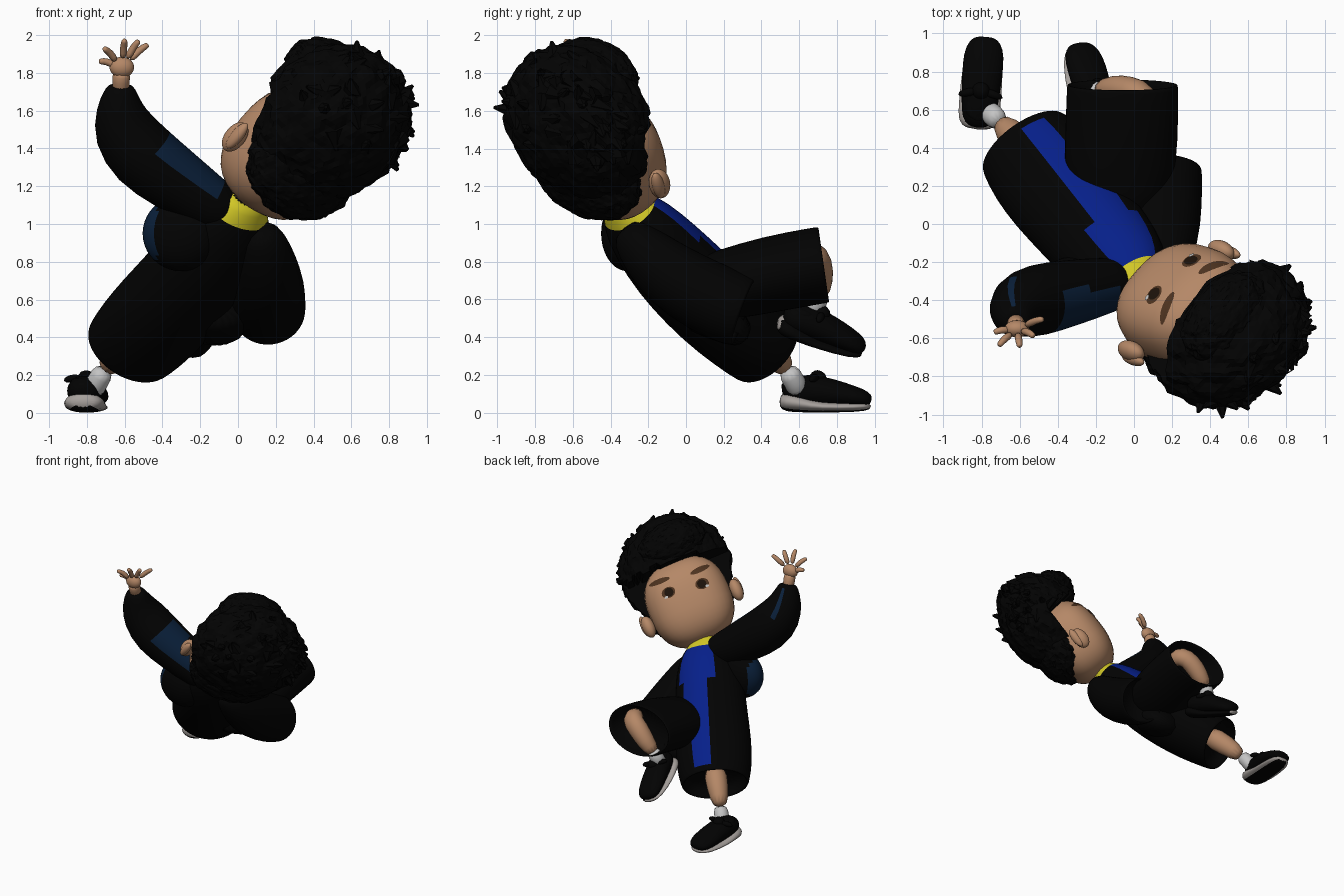
import bpy, bmesh, math, random
from mathutils import Vector as V, Matrix, noise
from mathutils.bvhtree import BVHTree

random.seed(4)
cube = bpy.data.objects.get("Cube")
if cube:
    bpy.data.objects.remove(cube)


def material(name, r, g, b):
    m = bpy.data.materials.new(name)
    m.use_nodes = True
    m.diffuse_color = (r, g, b, 1)
    bsdf = m.node_tree.nodes["Principled BSDF"]
    bsdf.inputs["Base Color"].default_value = (r, g, b, 1)
    bsdf.inputs["Roughness"].default_value = 0.9
    return m


SKIN = material("skin", .46, .245, .135)
HAIR = material("hair black", .0008, .0008, .0008)
CLOTH = material("gown black", .0007, .0007, .0007)
BLUE = material("stripe blue", .002, .014, .25)
NAVY = material("lining navy", .003, .014, .042)
YELLOW = material("collar yellow", .65, .58, .02)
BROWN = material("brow brown", .075, .033, .014)
DARK = material("eye dark", .012, .006, .003)
SOCK = material("sock white", .55, .55, .55)
SOLE = material("sole grey", .38, .35, .33)


def finish(name, bm, mats, matrix=None, smooth=True, subdiv=0):
    bmesh.ops.recalc_face_normals(bm, faces=bm.faces)
    mesh = bpy.data.meshes.new(name)
    bm.to_mesh(mesh)
    bm.free()
    for m in mats:
        mesh.materials.append(m)
    for p in mesh.polygons:
        p.use_smooth = smooth
    obj = bpy.data.objects.new(name, mesh)
    bpy.context.collection.objects.link(obj)
    if matrix:
        obj.matrix_world = matrix
    if subdiv:
        obj.modifiers.new("smooth", "SUBSURF").levels = subdiv
        obj.modifiers["smooth"].render_levels = subdiv
    return obj


def loft(name, rings, hint, mats, rule=None, seg=24, hollow=0):
    """Tube through rings of (centre, half width, half depth); hollow recesses the far end."""
    bm = bmesh.new()
    pts = [V(r[0]) for r in rings]
    loops = []

    def add_loop(c, s, n, a, b):
        ang = [math.tau * j / seg for j in range(seg)]
        loops.append([bm.verts.new(c + s * a * math.cos(q) + n * b * math.sin(q)) for q in ang])

    for i, (c, a, b) in enumerate(rings):
        t = (pts[min(i + 1, len(pts) - 1)] - pts[max(i - 1, 0)]).normalized()
        s = V(hint)
        s = (s - t * s.dot(t)).normalized()
        n = t.cross(s)
        add_loop(pts[i], s, n, a, b)
    if hollow:
        add_loop(pts[-1], s, n, a * .93, b * .93)
        add_loop(pts[-1] - t * hollow, s, n, a * .85, b * .85)
    for i in range(len(loops) - 1):
        for j in range(seg):
            k = (j + 1) % seg
            f = bm.faces.new((loops[i][j], loops[i][k], loops[i + 1][k], loops[i + 1][j]))
            if rule:
                f.material_index = rule(i, j, f.calc_center_median())
    bm.faces.new(loops[0])
    bm.faces.new(loops[-1])
    return finish(name, bm, mats, subdiv=1)


def tube(name, points, radii, mat, seg=12):
    rings = [(p, r, r) for p, r in zip(points, radii)]
    return loft(name, rings, (.3, .9, .25), [mat], seg=seg)


def ball(name, centre, radii, mats, matrix=None, box=1.0, rule=None):
    bm = bmesh.new()
    bmesh.ops.create_uvsphere(bm, u_segments=32, v_segments=20, radius=1)
    for v in bm.verts:
        v.co = V([math.copysign(abs(c) ** box, c) * r for c, r in zip(v.co, radii)]) + V(centre)
    if rule:
        for f in bm.faces:
            f.material_index = rule(f.calc_center_median())
    return finish(name, bm, mats, matrix)


# Head frame: local x across the face, y out of the face, z to the crown
fwd = V((-.46, .68, .57)).normalized()
side = V((.63, .70, -.33))
side = (side - fwd * side.dot(fwd)).normalized()
up = side.cross(fwd)
HEAD = Matrix((side, fwd, up)).transposed().to_4x4()
HEAD.translation = V((.24, -.41, 1.36))

# Head and ears
head = ball("head", (0, -.02, .03), (.335, .255, .35), [SKIN], HEAD, box=.8)
for name, s in (("far_ear", 1), ("near_ear", -1)):
    ball(name, (s * .375, 0, -.03), (.05, .06, .09), [SKIN], HEAD)
    ball(name + "_rim", (s * .4, -.03, -.01), (.03, .035, .085), [SKIN], HEAD)
face_tree = BVHTree.FromPolygons([v.co for v in head.data.vertices],
                                 [list(p.vertices) for p in head.data.polygons])


def plate(name, x, z, rx, rz, mat, tilt=0, lift=.004):
    """Thin oval laid on the face surface."""
    bm = bmesh.new()
    rows = []
    for k in (.02, .5, 1):
        row = []
        for j in range(20):
            q = math.tau * j / 20
            a, b = rx * k * math.cos(q), rz * k * math.sin(q)
            px = x + a * math.cos(tilt) - b * math.sin(tilt)
            pz = z + a * math.sin(tilt) + b * math.cos(tilt)
            hit = face_tree.ray_cast(V((px, 1, pz)), V((0, -1, 0)))[0]
            row.append(bm.verts.new(hit + V((0, lift, 0))))
        rows.append(row)
    for r0, r1 in zip(rows, rows[1:]):
        for j in range(20):
            bm.faces.new((r0[j], r0[j - 1], r1[j - 1], r1[j]))
    bm.faces.new(rows[0])
    finish(name, bm, [mat], HEAD)


# Painted face
for label, s, eye, brow in (("far", 1, .125, .24), ("near", -1, .085, .2)):
    plate(label + "_eye", s * .135, eye, .055, .044, BROWN)
    plate(label + "_pupil", s * .132, eye, .036, .036, DARK, lift=.007)
    plate(label + "_eye_glint", s * .165, eye - .03, .015, .01, SOCK, lift=.009)
    plate(label + "_brow", s * .165, brow, .085, .023, BROWN, tilt=s * .1)


# Hair: ruffled caps held back from the face, then loose tufts
def hair_cap(name, centre, radii, hairline, limit):
    bm = bmesh.new()
    bmesh.ops.create_icosphere(bm, subdivisions=5, radius=1)
    for v in bm.verts:
        ruffle = 1 + .06 * noise.noise(v.co * 5) + .03 * noise.noise(v.co * 12)
        v.co = V([c * r * ruffle for c, r in zip(v.co, radii)]) + V(centre)
        edge = hairline + .06 * v.co.x + .02 * noise.noise(v.co * 16)
        if v.co.z < edge:
            v.co.y = min(v.co.y, limit)
    finish(name, bm, [HAIR], HEAD, smooth=False)


CROWN, SIZE = V((-.01, -.12, .32)), V((.44, .34, .44))
hair_cap("crown_hair", CROWN, SIZE, .33, -.06)
hair_cap("forelock_hair", (-.05, .08, .49), (.28, .19, .18), .35, .03)
hair_cap("nape_hair", (0, -.17, .02), (.355, .21, .26), .6, -.08)
bm = bmesh.new()
for i in range(80):
    d = V((random.gauss(.4, .6), random.gauss(-.3, .4), random.gauss(.5, .6))).normalized()
    if d.z < .0 or d.y > .3:
        continue
    base = CROWN + V([a * b for a, b in zip(d, SIZE)]) * .94
    lean = (d * .5 + V((random.uniform(-.7, .9), random.uniform(-.5, .5), random.uniform(-.9, .6)))).normalized()
    place = Matrix.Translation(base + lean * .02) @ lean.to_track_quat("Z", "Y").to_matrix().to_4x4()
    bmesh.ops.create_cone(bm, segments=6, radius1=.055, radius2=.008,
                          depth=random.uniform(.08, .13), matrix=place)
finish("hair_tufts", bm, [HAIR], HEAD, smooth=False)

tube("neck", [(.03, -.3, 1.06), (.1, -.35, 1.14), (.2, -.4, 1.24)], [.08, .075, .08], SKIN)

# Gown body with yellow neckline and front stripe
neck, hem = V((.055, -.36, 1.145)), V((-.575, .42, .34))
front = V((-.233, .556, .798))
PROFILE = [(0, .105, .085), (.03, .13, .11), (.08, .18, .14), (.16, .245, .185), (.33, .275, .225),
           (.5, .285, .24), (.7, .305, .245), (.87, .3, .235), (.97, .275, .225), (1, .265, .22)]


def gown_colour(i, j, c):
    if i < 2:
        return 2
    if i < 4:
        return 1 if 5 <= j < 10 else 0
    return 1 if i < 8 and 6 <= j < (9 if i == 4 else 8) else 0


loft("gown_body", [(neck.lerp(hem, t) - front * .045 * math.sin(math.pi * t), a, b) for t, a, b in PROFILE],
     (-.81, -.57, .16), [CLOTH, BLUE, YELLOW], gown_colour, hollow=.12)

# Gown over the lifted thigh
loft("gown_lifted_skirt", [((-.09, .0, .64), .22, .16), ((-.08, .2, .675), .29, .19),
                           ((-.065, .45, .735), .3, .205), ((-.06, .7, .78), .295, .205),
                           ((-.06, .735, .785), .295, .205)], (1, 0, 0), [CLOTH], hollow=.2)
loft("gown_drape", [((-.12, .02, .6), .2, .16), ((-.12, .18, .5), .2, .13),
                    ((-.17, .33, .39), .16, .07)], (1, 0, 0), [CLOTH])


# Raised sleeve with navy lining along its upper edge, and lowered sleeve
def sleeve_colour(i, j, c):
    trim = 1 <= i <= 3 and c.z + c.x > .97 and c.y < -.33 and c.x > -.39
    return 1 if trim or (j == 0 and i in (4, 5)) else 0


loft("raised_sleeve", [((.0, -.3, 1.03), .11, .11), ((-.14, -.32, 1.1), .15, .15),
                       ((-.33, -.36, 1.23), .175, .175), ((-.51, -.4, 1.36), .195, .195),
                       ((-.61, -.43, 1.5), .17, .175), ((-.63, -.48, 1.62), .12, .125),
                       ((-.62, -.51, 1.72), .075, .08), ((-.62, -.515, 1.735), .055, .055)],
     (0, 1, 0), [CLOTH, NAVY], sleeve_colour)
loft("lowered_sleeve", [((.11, -.33, .98), .08, .08), ((.13, -.27, .91), .13, .12),
                        ((.145, -.16, .79), .17, .165), ((.15, .0, .67), .205, .19),
                        ((.155, .2, .57), .205, .2), ((.165, .31, .53), .195, .19)],
     (1, 0, 0), [CLOTH], hollow=.15)
ball("hanging_hood", (-.3, -.31, .95), (.205, .14, .2), [CLOTH, NAVY],
     rule=lambda c: 1 if c.x < -.43 else 0)

# Raised hand
tube("wrist", [(-.62, -.5, 1.68), (-.62, -.53, 1.76), (-.615, -.545, 1.81)], [.05, .045, .055], SKIN)
ball("palm", (-.615, -.55, 1.83), (.065, .045, .055), [SKIN])
TIPS = [(-.735, -.57, 1.86), (-.71, -.64, 1.93), (-.6, -.645, 1.975), (-.525, -.59, 1.97), (-.475, -.5, 1.95)]
for i, tip in enumerate(TIPS):
    tip = V(tip)
    root = V((-.615, -.55, 1.83)).lerp(tip, .3)
    middle = root.lerp(tip, .55) + V((0, .01, .012))
    tube("finger_%d" % (i + 1), [root, middle, tip.lerp(middle, .1), tip], [.022, .021, .018, .008], SKIN, 8)

# Legs and socks
tube("standing_leg", [(-.5, .33, .45), (-.62, .45, .33), (-.71, .54, .22)], [.1, .09, .06], SKIN)
tube("standing_sock", [(-.7, .53, .235), (-.75, .58, .16), (-.77, .6, .1)], [.062, .06, .06], SOCK)
tube("lifted_shin", [(.07, .56, .84), (.05, .68, .84), (-.03, .7, .79), (-.11, .71, .7), (-.19, .7, .61)],
     [.07, .085, .085, .075, .055], SKIN)
tube("lifted_sock", [(-.17, .705, .64), (-.21, .69, .57), (-.22, .65, .5)], [.06, .06, .06], SOCK)

# Shoes: (along, height, half width, half thickness)
UPPER = [(.0, .1, .05, .05), (.04, .115, .09, .075), (.14, .12, .1, .09),
         (.27, .105, .108, .075), (.38, .085, .11, .058), (.45, .07, .085, .045), (.475, .065, .045, .02)]
BASE = [(-.015, .06, .06, .03), (.02, .06, .11, .058), (.12, .045, .112, .045),
        (.2, .028, .112, .028), (.41, .03, .105, .028), (.475, .035, .05, .018)]


def shoe(name, heel, direction, roll, dark_edge):
    t = V(direction).normalized()
    s = V((-1, 0, 0)) - t * -t.x
    s.normalize()
    n = t.cross(s)
    n = (n + s * roll).normalized()
    s = n.cross(t) * -1
    at = lambda d, h, w=0: V(heel) + t * d + n * h + s * w
    tread = lambda i, j, c: 1 if 2 <= j <= 5 or (dark_edge and (j < 2 or j > 12)) else 0
    for part, data, mats in (("upper", UPPER, [CLOTH]), ("sole", BASE, [SOLE, CLOTH])):
        loft(name + "_shoe_" + part, [(at(d, h), a, b) for d, h, a, b in data], s, mats,
             tread if part == "sole" else None, seg=16)
    tube(name + "_shoe_collar", [at(.1, .12), at(.1, .17), at(.1, .19)], [.08, .078, .07], CLOTH)
    tube(name + "_shoe_tongue", [at(.17, .14), at(.2, .2), at(.21, .22)], [.055, .05, .02], CLOTH)
    for k in (-1, 1):
        tube(name + "_lace_loop_%d" % (k + 2), [at(.19, .17), at(.18, .19, k * .06), at(.16, .17, k * .12)],
             [.015, .028, .015], CLOTH, 8)


shoe("standing", (-.82, .51, 0), (.04, .47, 0), 0, False)
shoe("lifted", (-.21, .48, .42), (-.09, .4, -.12), -.35, True)
